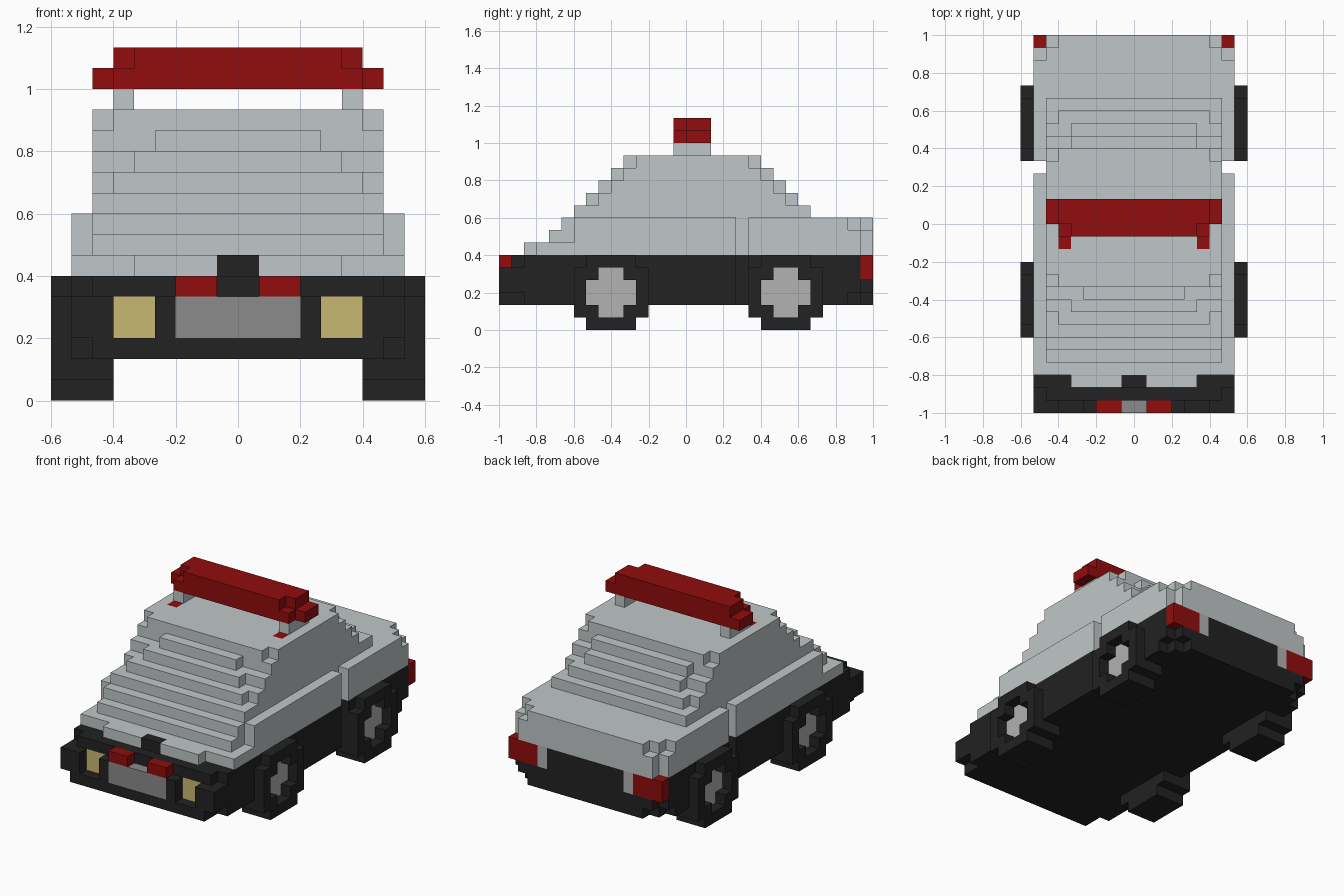
import bpy, bmesh, math

if "Cube" in bpy.data.objects:
    bpy.data.objects.remove(bpy.data.objects["Cube"])

U = 1 / 15  # one block


def material(name, rgb):
    m = bpy.data.materials.new(name)
    m.diffuse_color = (*rgb, 1)
    m.use_nodes = True
    m.node_tree.nodes["Principled BSDF"].inputs["Base Color"].default_value = m.diffuse_color
    return m


SILVER = material("silver_paint", (0.53, 0.57, 0.58))
BLACK = material("black_trim", (0.016, 0.016, 0.016))
RED = material("red", (0.287, 0.004, 0.004))
YELLOW = material("headlight_yellow", (0.58, 0.48, 0.165))
GREY = material("grille_grey", (0.258, 0.258, 0.258))
HUB = material("light_grey", (0.445, 0.445, 0.445))

cells, parts = {}, {}


def fill(part, mat, x0, x1, y0, y1, z0, z1):
    """Fill a block range on both sides of the car."""
    parts[part] = mat
    for x in range(x0, x1):
        for y in range(y0, y1):
            for z in range(z0, z1):
                cells[x, y, z] = part
                cells[-x - 1, y, z] = part


def cut(x0, x1, y0, y1, z0, z1):
    for x in range(x0, x1):
        for y in range(y0, y1):
            for z in range(z0, z1):
                cells.pop((x, y, z), None)
                cells.pop((-x - 1, y, z), None)


# lower body with ledge and stepped corners
fill("lower_body", BLACK, 0, 8, -15, 15, 2, 6)
cut(0, 8, -15, -14, 5, 6)
cut(7, 8, -15, -13, 5, 6)
cut(7, 8, -15, -13, 2, 3)
cut(7, 8, 14, 15, 2, 4)
cut(7, 8, 13, 14, 2, 3)
cut(6, 7, 14, 15, 2, 3)

# hood, fenders and trunk
fill("upper_body", SILVER, 0, 5, -13, 15, 6, 7)
fill("upper_body", SILVER, 5, 8, -12, 15, 6, 7)
fill("upper_body", SILVER, 0, 7, -11, 15, 7, 8)
fill("upper_body", SILVER, 0, 7, -10, 15, 8, 9)
fill("upper_body", SILVER, 7, 8, -9, 15, 7, 9)
cut(7, 8, 14, 15, 6, 9)
cut(7, 8, 13, 14, 8, 9)
cut(6, 7, 14, 15, 8, 9)

# stepped cabin: (level, protruding half width)
for i, w in enumerate((7, 6, 5, 4, 6)):
    z, y0, y1 = 9 + i, -9 + i, 10 - i
    fill("cabin", SILVER, 0, 7, y0 + 1, y1 - 1, z, z + 1)
    fill("cabin", SILVER, 0, w, y0, y0 + 1, z, z + 1)
    fill("cabin", SILVER, 0, max(w, 5), y1 - 1, y1, z, z + 1)

# gap behind the doors
cut(7, 8, 4, 5, 2, 9)

# front details
fill("hood_badge_block", BLACK, 0, 1, -13, -12, 6, 7)
fill("grille", GREY, 0, 3, -15, -14, 3, 5)
fill("front_marker", RED, 1, 3, -15, -14, 5, 6)
cut(4, 6, -15, -14, 3, 5)
fill("headlight", YELLOW, 4, 6, -14, -13, 3, 5)

# rear lights
fill("tail_light", RED, 5, 8, 14, 15, 4, 6)
fill("reverse_light", HUB, 4, 5, 14, 15, 4, 6)

# wheels with recessed hubs
for c in (-6, 8):
    fill("tire", BLACK, 6, 9, c - 2, c + 2, 0, 6)
    fill("tire", BLACK, 6, 9, c - 3, c + 3, 1, 5)
    for dy, dz in ((2, 1), (1, 2)):
        cut(8, 9, c - dy, c + dy, 3 - dz, 3 + dz)
        fill("hub", HUB, 7, 8, c - dy, c + dy, 3 - dz, 3 + dz)

# roof light bar
fill("light_bar_post", SILVER, 5, 6, -1, 2, 14, 15)
fill("roof_mark", RED, 5, 6, -2, -1, 13, 14)
fill("light_bar", RED, 0, 6, -1, 2, 15, 16)
fill("light_bar", RED, 6, 7, 0, 2, 15, 16)
fill("light_bar", RED, 0, 5, -1, 2, 16, 17)
fill("light_bar", RED, 5, 6, 0, 2, 16, 17)

# turn the exposed block sides of each part into a clean mesh
for part, mat in parts.items():
    bm = bmesh.new()
    verts = {}
    for cell, owner in cells.items():
        if owner != part:
            continue
        for axis in range(3):
            for side in (0, 1):
                near = list(cell)
                near[axis] += 2 * side - 1
                if tuple(near) in cells:
                    continue
                quad = []
                for a, b in ((0, 0), (1, 0), (1, 1), (0, 1)):
                    p = list(cell)
                    p[axis] += side
                    p[(axis + 1) % 3] += a
                    p[(axis + 2) % 3] += b
                    p = tuple(p)
                    if p not in verts:
                        verts[p] = bm.verts.new([v * U for v in p])
                    quad.append(verts[p])
                bm.faces.new(quad if side else quad[::-1])
    bmesh.ops.dissolve_limit(bm, angle_limit=math.radians(1),
                             verts=bm.verts[:], edges=bm.edges[:])
    mesh = bpy.data.meshes.new(part)
    bm.to_mesh(mesh)
    bm.free()
    mesh.materials.append(mat)
    bpy.context.collection.objects.link(bpy.data.objects.new(part, mesh))
